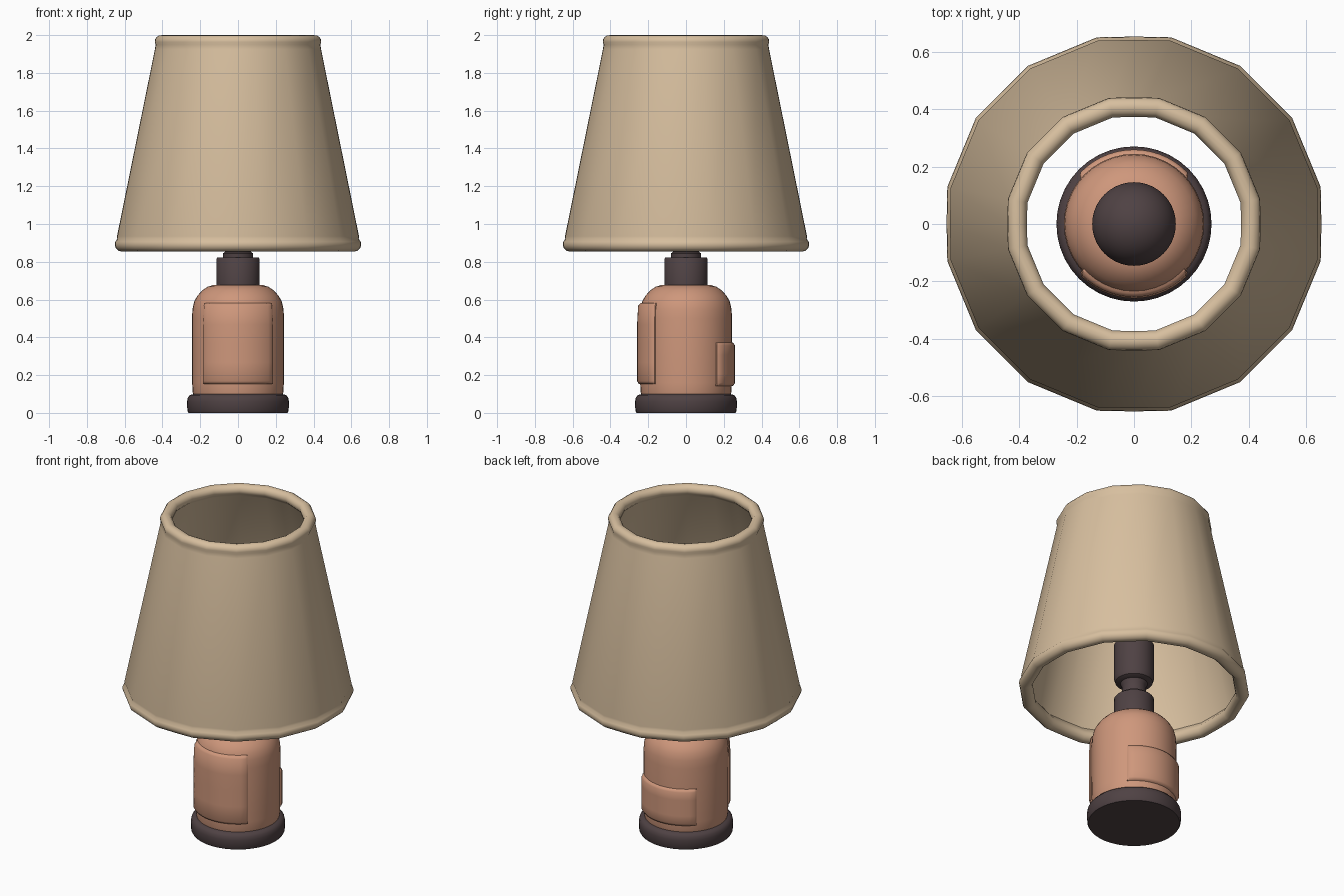
import bpy, bmesh, math
from math import sin, cos, radians, pi

if "Cube" in bpy.data.objects:
    bpy.data.objects.remove(bpy.data.objects["Cube"])


def material(name, rgb):
    m = bpy.data.materials.new(name)
    m.diffuse_color = (*rgb, 1)
    m.use_nodes = True
    m.node_tree.nodes["Principled BSDF"].inputs["Base Color"].default_value = m.diffuse_color
    return m


FABRIC = material("tan fabric", (0.68, 0.52, 0.345))
CLAY = material("terracotta", (0.62, 0.31, 0.20))
DARK = material("dark brown", (0.078, 0.054, 0.057))


def finish(bm, name, mat, angle=40):
    bmesh.ops.recalc_face_normals(bm, faces=bm.faces[:])
    me = bpy.data.meshes.new(name)
    bm.to_mesh(me)
    bm.free()
    me.materials.append(mat)
    ob = bpy.data.objects.new(name, me)
    bpy.context.collection.objects.link(ob)
    bpy.ops.object.select_all(action='DESELECT')
    ob.select_set(True)
    bpy.context.view_layer.objects.active = ob
    bpy.ops.object.shade_smooth_by_angle(angle=radians(angle))
    return ob


def lathe(name, profile, mat, n=40):
    """Solid of revolution from (radius, z) points, capped at both ends."""
    bm = bmesh.new()
    rings = [[bm.verts.new((r * cos(2 * pi * i / n), r * sin(2 * pi * i / n), z))
              for i in range(n)] for r, z in profile]
    for a, b in zip(rings, rings[1:]):
        for i in range(n):
            j = (i + 1) % n
            bm.faces.new((a[i], a[j], b[j], b[i]))
    bm.faces.new(rings[0][::-1])
    bm.faces.new(rings[-1])
    return finish(bm, name, mat)


def arc(cx, cz, r, a0, a1, steps):
    return [(cx + r * cos(radians(a0 + (a1 - a0) * k / steps)),
             cz + r * sin(radians(a0 + (a1 - a0) * k / steps))) for k in range(steps + 1)]


# base plate
lathe("base", [(0.262, 0), (0.268, 0.01), (0.27, 0.06), (0.266, 0.08),
               (0.255, 0.094), (0.235, 0.1)], DARK)

# bottle shaped body
lathe("body", [(0.235, 0.09), (0.24, 0.11), (0.243, 0.16), (0.244, 0.5), (0.241, 0.55),
               (0.232, 0.59), (0.215, 0.62), (0.19, 0.648), (0.16, 0.668),
               (0.13, 0.677), (0.09, 0.68)], CLAY)

# neck collar, thin stem and socket
lathe("neck", [(0.114, 0.66), (0.115, 0.815), (0.11, 0.822)], DARK)
lathe("stem", [(0.078, 0.81), (0.08, 0.845), (0.068, 0.852), (0.068, 0.90), (0.085, 0.935)], DARK)
lathe("socket", [(0.085, 0.92), (0.107, 0.93), (0.115, 0.955), (0.115, 1.17), (0.10, 1.18)], DARK)

# dark round bulb
lathe("bulb", [(0.09, 1.16), (0.105, 1.22), (0.13, 1.29)] +
      arc(0, 1.36, 0.146, -15, 87, 10), DARK)


# raised labels wrapped round the body
def wrapped_panel(name, facing, half_angle, z0, z1, top_slope):
    def steps(a, b, n):
        edge = (0, 0.004, 0.018)
        lo, hi = a + edge[-1], b - edge[-1]
        return ([a + e for e in edge[:-1]] + [lo + (hi - lo) * k / n for k in range(n + 1)] +
                [b - e for e in edge[-2::-1]])
    w = radians(half_angle) * 0.25
    us, zs = steps(-w, w, 14), steps(z0, z1, 4)
    bm = bmesh.new()
    grid = []
    for z in zs:
        row = []
        for u in us:
            d = min(u + w, w - u, z - z0, z1 - z)
            r = 0.225 if d < 0.002 else 0.25 if d < 0.01 else 0.259
            r -= top_slope * max(0, z - 0.545)
            t = radians(facing) + u / 0.25
            row.append(bm.verts.new((r * cos(t), r * sin(t), z)))
        grid.append(row)
    for a, b in zip(grid, grid[1:]):
        for i in range(len(us) - 1):
            bm.faces.new((a[i], a[i + 1], b[i + 1], b[i]))
    ob = finish(bm, name, CLAY, 50)
    return ob


wrapped_panel("front_panel", -90, 49, 0.15, 0.585, 0.25)
wrapped_panel("back_panel", 90, 50, 0.14, 0.375, 0)

# sixteen sided fabric shade with rolled rims and four seams
profile = (arc(0.405, 1.966, 0.034, -30, 230, 10) + [(0.398, 1.925), (0.602, 0.94)] +
           arc(0.612, 0.892, 0.038, 130, 410, 10) + [(0.638, 0.935), (0.438, 1.925)])
corners = [(11.25 + 22.5 * i, 1 / cos(radians(11.25)), False) for i in range(16)]
seams = [(90.0 * i, 1.004, True) for i in range(4)]
spokes = sorted(corners + seams)
bm = bmesh.new()
cols = []
for ang, scale, seam in spokes:
    a = radians(ang)
    cols.append([bm.verts.new((r * scale * cos(a), r * scale * sin(a), z)) for r, z in profile])
m = len(profile)
for k, c in enumerate(cols):
    d = cols[(k + 1) % len(cols)]
    for i in range(m):
        j = (i + 1) % m
        bm.faces.new((c[i], d[i], d[j], c[j]))
for c, (ang, scale, seam) in zip(cols, spokes):
    if seam:
        bm.edges.get((c[m - 2], c[m - 1])).smooth = False
finish(bm, "lamp_shade", FABRIC, 45)
